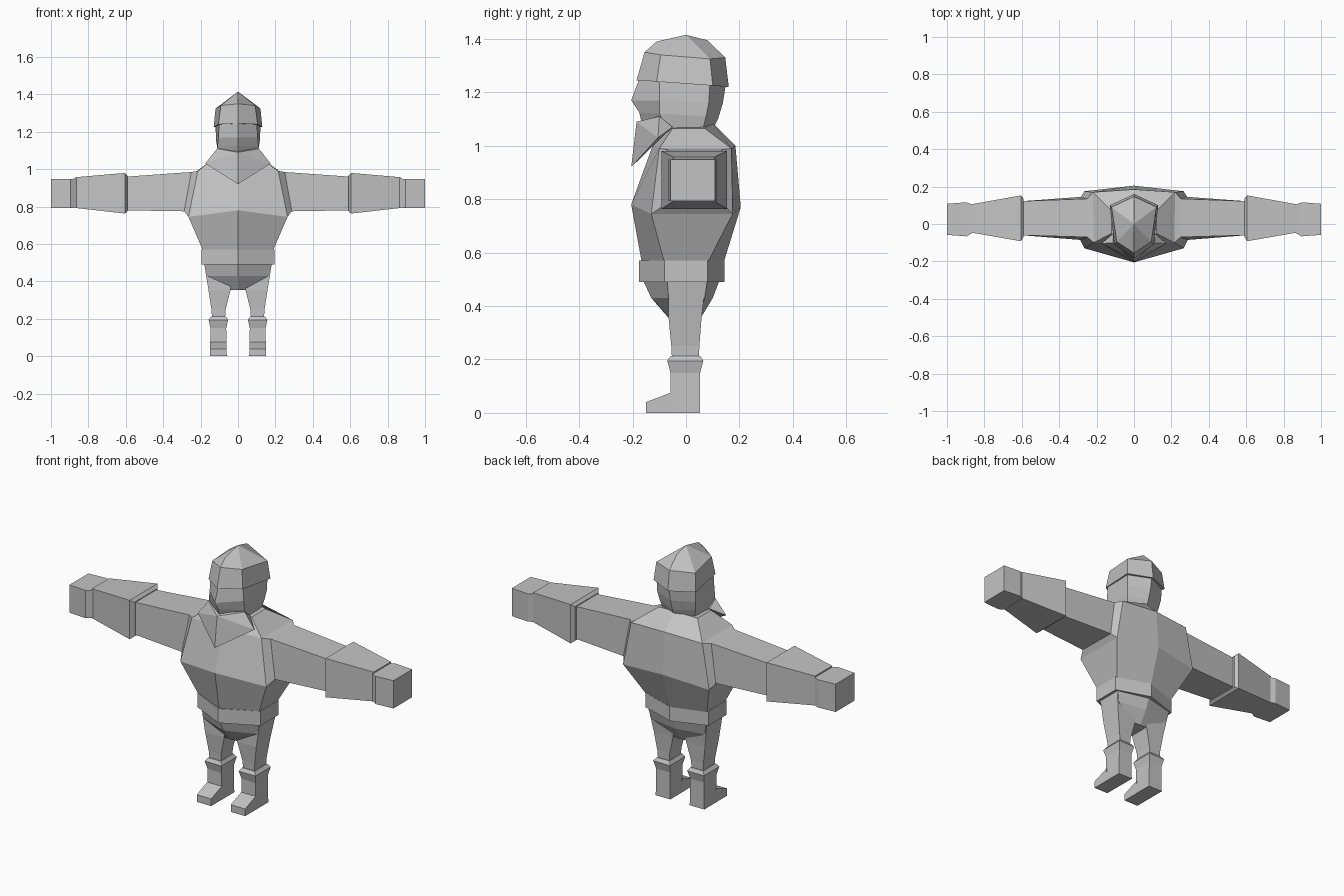
import bpy, bmesh

grey = bpy.data.materials.new("plain grey")
grey.diffuse_color = (0.55, 0.55, 0.55, 1)


def finish(name, bm):
    bmesh.ops.remove_doubles(bm, verts=bm.verts[:], dist=0.0005)
    bmesh.ops.recalc_face_normals(bm, faces=bm.faces[:])
    me = bpy.data.meshes.new(name)
    bm.to_mesh(me)
    bm.free()
    me.materials.append(grey)
    ob = bpy.data.objects.new(name, me)
    bpy.context.collection.objects.link(ob)
    return ob


def loft(name, rings, start=True, end=True, side=1):
    """Skin a list of equal-length rings with flat faces."""
    bm = bmesh.new()
    rows = [[bm.verts.new((side * x, y, z)) for x, y, z in r] for r in rings]
    n = len(rows[0])
    for a, b in zip(rows, rows[1:]):
        for i in range(n):
            j = (i + 1) % n
            bm.faces.new((a[i], a[j], b[j], b[i]))
    if start:
        bm.faces.new(rows[0])
    if end:
        bm.faces.new(rows[-1])
    return finish(name, bm)


def hexa(front, fc, bc, back):
    """Six-sided ring: front and back (y, z), right-hand corners (x, y, z)."""
    m = lambda p: (-p[0], p[1], p[2])
    return [(0, *front), fc, bc, (0, *back), m(bc), m(fc)]


def box_x(x, y0, y1, z0, z1):
    return [(x, y0, z0), (x, y1, z0), (x, y1, z1), (x, y0, z1)]


def box_z(z, x0, x1, y0, y1):
    return [(x0, y0, z), (x1, y0, z), (x1, y1, z), (x0, y1, z)]


# Torso
loft("torso", [
    hexa((-.165, .56), (.185, -.08, .56), (.185, .08, .56), (.14, .56)),
    hexa((-.205, .78), (.265, -.13, .745), (.265, .175, .745), (.205, .77)),
    hexa((-.125, 1.0), (.215, -.1, .99), (.22, .17, .99), (.185, 1.0)),
    hexa((-.10, 1.06), (.12, -.05, 1.065), (.12, .07, 1.065), (.10, 1.085)),
])

# Belt
loft("belt", [
    hexa((-.175, z), (.195, -.08, z), (.195, .08, z), (.145, z))
    for z in (.49, .57)
])

# Pelvis
loft("pelvis", [
    hexa((-.16, .495), (.18, -.07, .495), (.18, .08, .495), (.125, .495)),
    hexa((-.13, .43), (.165, -.065, .43), (.165, .07, .43), (.10, .43)),
    hexa((-.065, .355), (.04, -.06, .355), (.04, .05, .355), (.055, .355)),
])

# Head with nose and mouth notch
loft("head", [
    hexa((-.175, 1.25), (.10, -.10, 1.25), (.12, .09, 1.24), (.15, 1.235)),
    hexa((-.205, 1.17), (.105, -.10, 1.17), (.118, .085, 1.16), (.138, 1.16)),
    hexa((-.175, 1.125), (.11, -.10, 1.12), (.11, .075, 1.11), (.12, 1.10)),
    hexa((-.16, 1.06), (.10, -.07, 1.06), (.10, .065, 1.07), (.105, 1.07)),
])

# Cap with a ridge along the crown
loft("cap", [
    hexa((-.185, 1.245), (.105, -.11, 1.24), (.13, .10, 1.225), (.16, 1.22)),
    hexa((-.155, 1.35), (.092, -.095, 1.34), (.12, .09, 1.325), (.147, 1.33)),
    hexa((-.11, 1.39), (0, 0, 1.415), (0, 0, 1.415), (.08, 1.395)),
], end=False)

# Pointed beard
bm = bmesh.new()
for p in [(0, -.185, 1.09), (0, -.205, .92), (0, -.17, .96)]:
    bm.verts.new(p)
for s in (-1, 1):
    for x, y, z in [(.112, -.10, 1.11), (.175, -.105, 1.03), (.11, -.05, 1.07)]:
        bm.verts.new((s * x, y, z))
bmesh.ops.convex_hull(bm, input=bm.verts[:])
finish("beard", bm)

for side, tag in ((1, "right"), (-1, "left")):
    # Shoulder panel and upper arm
    loft("upper_arm_" + tag, [
        [(.265, -.13, .745), (.265, .175, .745), (.22, .17, .99), (.215, -.1, .99)],
        [(.288, -.085, .775), (.285, .145, .775), (.25, .135, .985), (.25, -.07, .985)],
        box_x(.60, -.06, .122, .78, .96),
    ], start=False, side=side)
    # Flared sleeve
    loft("sleeve_" + tag, [
        box_x(.59, -.07, .135, .775, .965),
        box_x(.605, -.092, .153, .763, .98),
        box_x(.87, -.046, .105, .793, .957),
    ], side=side)
    # Mitten hand
    loft("hand_" + tag, [
        box_x(.86, -.045, .102, .795, .95),
        box_x(.895, -.066, .116, .793, .948),
        box_x(1.0, -.058, .108, .793, .948),
    ], side=side)
    # Leg
    loft("leg_" + tag, [
        box_z(.49, .03, .18, -.065, .075),
        box_z(.355, .04, .158, -.065, .058),
        box_z(.25, .066, .142, -.055, .05),
        box_z(.19, .07, .138, -.052, .048),
    ], side=side)
    # Boot shaft with flared collar
    loft("boot_" + tag, [
        box_z(.213, .065, .143, -.058, .053),
        box_z(.195, .053, .157, -.07, .065),
        box_z(.15, .063, .147, -.058, .053),
        box_z(.0, .06, .15, -.058, .053),
    ], side=side)
    # Wedge toe
    loft("toe_" + tag, [
        [(x, -.05, 0), (x, -.15, 0), (x, -.15, .04), (x, -.058, .075), (x, -.05, .075)]
        for x in (.0605, .1495)
    ], side=side)
